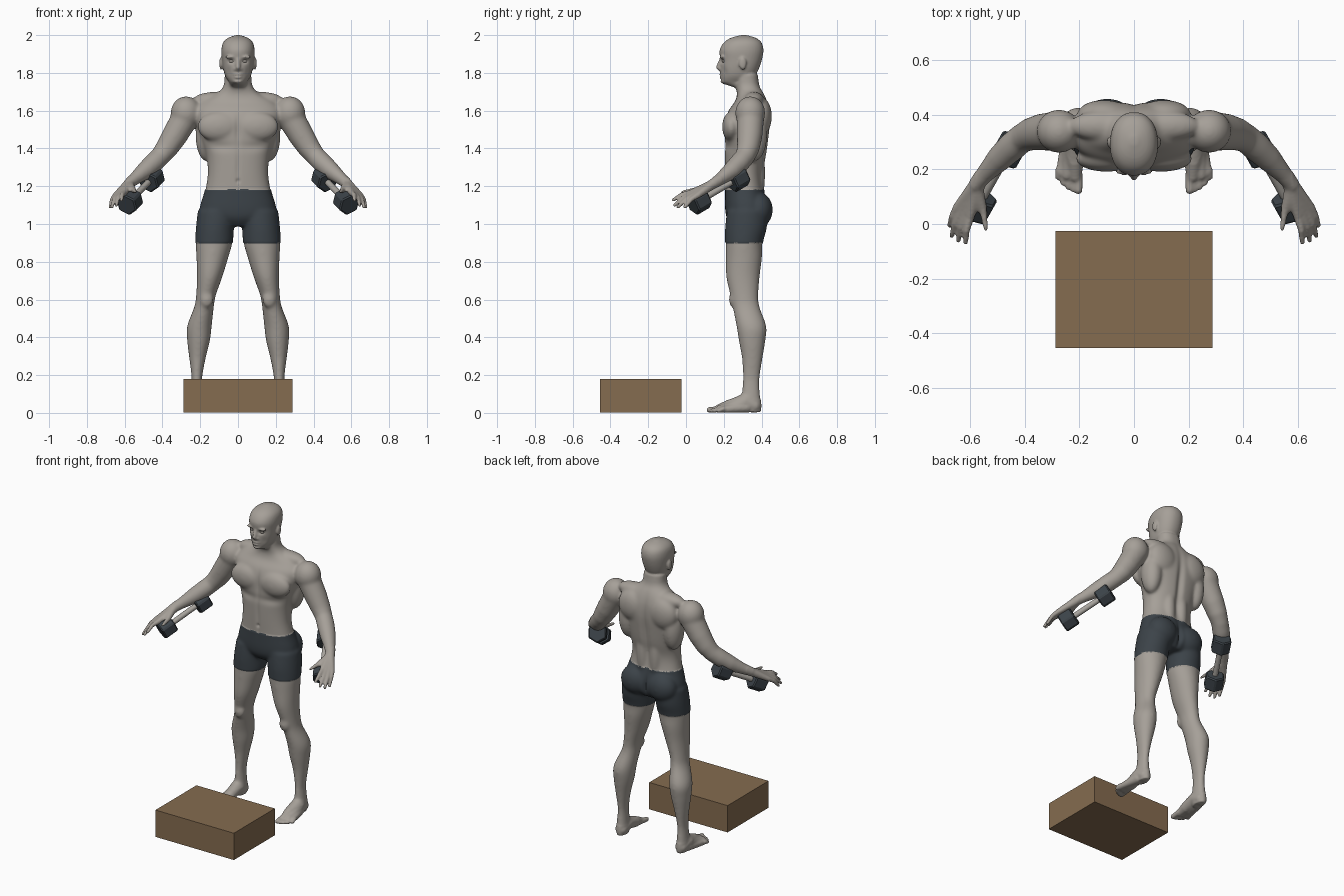
import bpy, bmesh, math
from mathutils import Vector, Matrix

if "Cube" in bpy.data.objects:
    bpy.data.objects.remove(bpy.data.objects["Cube"], do_unlink=True)


def material(name, color):
    m = bpy.data.materials.new(name)
    m.use_nodes = True
    m.diffuse_color = (*color, 1)
    m.node_tree.nodes["Principled BSDF"].inputs["Base Color"].default_value = (*color, 1)
    return m


skin = material("warm grey skin", (.38, .35, .315))
charcoal = material("charcoal", (.045, .056, .066))
steel = material("pale steel", (.39, .37, .34))
wood = material("brown box", (.235, .15, .08))


def add_object(name, bm, *mats):
    mesh = bpy.data.meshes.new(name)
    bmesh.ops.recalc_face_normals(bm, faces=bm.faces)
    bm.to_mesh(mesh)
    bm.free()
    for m in mats:
        mesh.materials.append(m)
    ob = bpy.data.objects.new(name, mesh)
    bpy.context.collection.objects.link(ob)
    return ob


def ball(bm, center, radii):
    mat = Matrix.Translation(center) @ Matrix.Diagonal((*radii, 1))
    bmesh.ops.create_uvsphere(bm, u_segments=24, v_segments=16, radius=1, matrix=mat)


def rod(bm, a, b, ra, rb, sides=20):
    a, b = Vector(a), Vector(b)
    turn = (b - a).to_track_quat("Z", "Y").to_matrix().to_4x4()
    bmesh.ops.create_cone(bm, cap_ends=True, segments=sides, radius1=ra, radius2=rb,
                          depth=(b - a).length, matrix=Matrix.Translation((a + b) / 2) @ turn)


def chain(bm, side, joints):
    """Tapered limb through (x, y, z, radius) joints."""
    pts = [(Vector((side * x, y, z)), r) for x, y, z, r in joints]
    for p, r in pts:
        ball(bm, p, (r, r, r))
    for (p, r), (q, s) in zip(pts, pts[1:]):
        rod(bm, p, q, r, s)


def spline(rows, steps=5):
    rows = [Vector(r) for r in rows]
    out = []
    for i in range(len(rows) - 1):
        a, b = rows[i], rows[i + 1]
        ta = (b - rows[max(i - 1, 0)]) / 2
        tb = (rows[min(i + 2, len(rows) - 1)] - a) / 2
        for k in range(steps):
            t = k / steps
            out.append(a + ta * t + (3 * (b - a) - 2 * ta - tb) * t ** 2
                       + (2 * (a - b) + ta + tb) * t ** 3)
    return out + [rows[-1]]


def loft(bm, side, rows, power=2.0, n=40):
    """Horizontal rings from (z, centre x, front y, back y, half width)."""
    rings = []
    for z, cx, front, back, w in spline(rows):
        ring = []
        for k in range(n):
            c, s = math.cos(math.tau * k / n), math.sin(math.tau * k / n)
            px = math.copysign(abs(c) ** (2 / power), c) * w
            py = math.copysign(abs(s) ** (2 / power), s) * (back - front) / 2
            ring.append(bm.verts.new((side * (cx + px), (front + back) / 2 + py, z)))
        rings.append(ring)
    for a, b in zip(rings, rings[1:]):
        for k in range(n):
            bm.faces.new((a[k], a[(k + 1) % n], b[(k + 1) % n], b[k]))
    bm.faces.new(rings[0][::-1])
    bm.faces.new(rings[-1])


bm = bmesh.new()
# Torso and neck
loft(bm, 1, [(.99, 0, .25, .4, .08), (1.03, 0, .22, .43, .17), (1.08, 0, .21, .435, .2),
             (1.18, 0, .21, .41, .173), (1.27, 0, .207, .405, .16), (1.36, 0, .205, .425, .168),
             (1.45, 0, .205, .437, .195), (1.53, 0, .205, .445, .22), (1.6, 0, .225, .442, .23),
             (1.65, 0, .26, .43, .19), (1.69, 0, .27, .413, .115), (1.73, 0, .262, .39, .077),
             (1.79, 0, .26, .38, .07)], 2.3)
# Head, nose and lips
loft(bm, 1, [(1.725, 0, .25, .36, .045), (1.745, 0, .196, .35, .045), (1.78, 0, .185, .365, .066),
             (1.82, 0, .181, .385, .078), (1.87, 0, .181, .402, .085), (1.92, 0, .178, .41, .088),
             (1.96, 0, .2, .4, .079), (1.985, 0, .237, .37, .053), (2.0, 0, .29, .32, .012)], 2.2)
chain(bm, 1, [(0, .185, 1.87, .01), (0, .172, 1.83, .013), (0, .188, 1.815, .012)])
ball(bm, (0, .19, 1.792), (.026, .014, .008))
ball(bm, (0, .191, 1.777), (.022, .014, .008))
ball(bm, (0, .198, 1.753), (.026, .016, .014))

for s in (1, -1):
    # Face sides
    ball(bm, (s * .036, .193, 1.884), (.034, .014, .009))
    ball(bm, (s * .015, .185, 1.82), (.01, .012, .009))
    ball(bm, (s * .09, .3, 1.85), (.009, .02, .034))
    # Muscle masses
    ball(bm, (s * .1, .24, 1.515), (.115, .049, .08))
    ball(bm, (s * .165, .36, 1.47), (.06, .07, .14))
    ball(bm, (s * .11, .4, 1.57), (.1, .055, .1))
    ball(bm, (s * .045, .385, 1.27), (.04, .035, .16))
    ball(bm, (s * .12, .36, 1.655), (.12, .055, .045))
    ball(bm, (s * .275, .34, 1.588), (.082, .08, .088))
    ball(bm, (s * .098, .385, 1.075), (.095, .072, .09))
    # Legs
    loft(bm, s, [(1.07, .11, .22, .43, .1), (.98, .122, .21, .425, .098), (.9, .127, .21, .405, .097),
                 (.82, .136, .21, .402, .084), (.72, .15, .213, .39, .067), (.62, .17, .235, .383, .052),
                 (.56, .18, .247, .39, .052), (.46, .204, .267, .425, .065), (.38, .209, .28, .42, .06),
                 (.28, .215, .297, .404, .042), (.18, .218, .3, .39, .028), (.1, .22, .295, .392, .032),
                 (.04, .22, .29, .4, .036), (.004, .22, .3, .395, .028)])
    ball(bm, (s * .165, .252, .6), (.036, .025, .045))
    # Feet and toes
    chain(bm, s, [(.22, .36, .038, .038), (.222, .31, .06, .042), (.217, .23, .037, .034),
                  (.215, .175, .023, .023)])
    chain(bm, s, [(.225, .31, .05, .04), (.24, .23, .028, .028), (.245, .18, .021, .021)])
    chain(bm, s, [(.235, .32, .03, .03), (.262, .22, .02, .02), (.265, .19, .018, .018)])
    for i in range(5):
        r = .0155 if i == 0 else .0115
        x = .203 + .0185 * i
        chain(bm, s, [(x, .18 + .005 * i, .022, r), (x + .001, .124 + .003 * i * i, r, r)])
    # Arms
    chain(bm, s, [(.27, .342, 1.58, .074), (.337, .337, 1.465, .068), (.375, .33, 1.405, .061),
                  (.41, .315, 1.36, .053), (.445, .285, 1.325, .054), (.49, .243, 1.284, .049),
                  (.545, .185, 1.24, .035), (.577, .145, 1.214, .029)])
    # Hands and fingers
    tips = [(.676, -.005, 1.09), (.668, -.043, 1.09), (.644, -.06, 1.1), (.617, -.067, 1.127)]
    for i, tip in enumerate(tips):
        knuckle = Vector((.647 - .015 * i, .062 - .013 * i, 1.152 + .004 * i))
        middle = (knuckle + Vector(tip)) / 2 + Vector((.004, 0, .01))
        chain(bm, s, [(.584 - .004 * i, .137, 1.208, .026), (*knuckle, .0165),
                      (*middle, .0125), (*tip, .0095)])
    chain(bm, s, [(.572, .125, 1.205, .024), (.553, .055, 1.18, .017), (.543, -.02, 1.17, .011)])

# Fuse all masses into one skin
rough = add_object("body_masses", bm)
mod = rough.modifiers.new("fuse", "REMESH")
mod.mode = "VOXEL"
mod.voxel_size = .006
fused = bpy.data.meshes.new_from_object(rough.evaluated_get(bpy.context.evaluated_depsgraph_get()))
bpy.data.objects.remove(rough, do_unlink=True)
bm = bmesh.new()
bm.from_mesh(fused)


def fine(p):
    return p.z > 1.75 or p.z < .07 or abs(p.x) > .58


# Soften muscles strongly, face, fingers and toes lightly
broad = [v for v in bm.verts if not fine(v.co)]
for i in range(18):
    bmesh.ops.smooth_vert(bm, verts=broad if i > 1 else bm.verts, factor=.5,
                          use_axis_x=True, use_axis_y=True, use_axis_z=True)

# Hollows: (centre, spread, y shift)
hollows = [((0, .21, 1.5), (.014, .05, .07), .008), ((0, .205, 1.3), (.012, .04, .1), .005),
           ((0, .21, 1.228), (.009, .04, .01), .008), ((0, .43, 1.4), (.022, .07, .2), -.016),
           ((0, .45, 1.06), (.014, .06, .06), -.02), ((0, .18, 1.784), (.022, .03, .004), .004)]
for s in (1, -1):
    hollows += [((s * .034, .185, 1.862), (.017, .03, .011), .012),
                ((s * .1, .2, 1.41), (.08, .05, .025), .008),
                ((s * .05, .2, 1.805), (.015, .04, .025), .005)]
for v in bm.verts:
    p = v.co.copy()
    for c, spread, shift in hollows:
        d = sum(((p[k] - c[k]) / spread[k]) ** 2 for k in range(3))
        if d < 9:
            v.co.y += shift * math.exp(-d)


# Tight shorts on hips and upper thighs
def in_shorts(p):
    return .9 < p.z < 1.182 and abs(p.x) < .3 and p.y > .15


bm.normal_update()
cloth = [(v, v.normal.copy()) for v in bm.verts if in_shorts(v.co)]
for v, normal in cloth:
    v.co += normal * .003
for f in bm.faces:
    f.smooth = True
    f.material_index = int(in_shorts(f.calc_center_median()))
add_object("body", bm, skin, charcoal)

for s, label in ((1, "left"), (-1, "right")):
    # Eyes
    bm = bmesh.new()
    ball(bm, (s * .034, .203, 1.862), (.015, .012, .008))
    for f in bm.faces:
        f.smooth = True
    add_object(label + "_eye", bm, skin)
    # Dumbbell
    inner, outer = Vector((s * .457, .272, 1.24)), Vector((s * .572, .068, 1.12))
    half = (outer - inner).normalized() * .045
    bm = bmesh.new()
    rod(bm, inner, outer, .017, .017)
    for f in bm.faces:
        f.smooth = len(f.verts) == 4
    add_object(label + "_dumbbell_bar", bm, steel)
    for end, center in (("inner", inner), ("outer", outer)):
        bm = bmesh.new()
        rod(bm, center - half, center + half, .062, .062, 6)
        weight = add_object(label + "_" + end + "_weight", bm, charcoal)
        bevel = weight.modifiers.new("bevel", "BEVEL")
        bevel.width = .007
        bevel.segments = 1

# Step box
bm = bmesh.new()
bmesh.ops.create_cube(bm, size=1, matrix=Matrix.Translation((0, -.24, .091))
                      @ Matrix.Diagonal((.576, .43, .178, 1)))
add_object("step_box", bm, wood)
